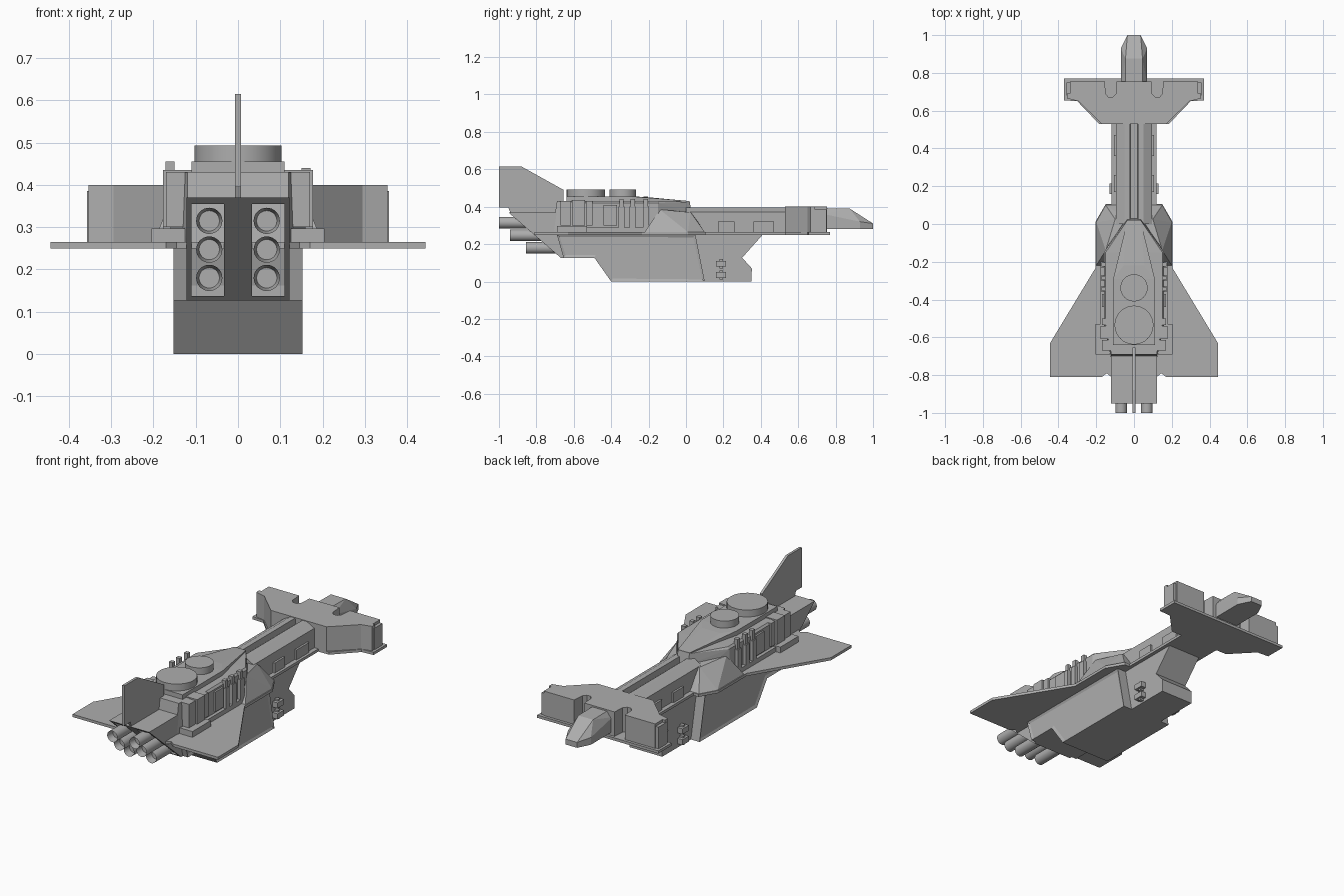
import bpy, bmesh
from math import pi
from mathutils import Matrix, Vector

cube = bpy.data.objects.get("Cube")
if cube:
    bpy.data.objects.remove(cube)

grey = bpy.data.materials.new("hull_grey")
grey.use_nodes = True
grey.diffuse_color = (0.42, 0.42, 0.42, 1)
grey.node_tree.nodes["Principled BSDF"].inputs["Base Color"].default_value = (0.42, 0.42, 0.42, 1)


def finish(name, bm):
    bmesh.ops.recalc_face_normals(bm, faces=bm.faces)
    mesh = bpy.data.meshes.new(name)
    bm.to_mesh(mesh)
    bm.free()
    mesh.materials.append(grey)
    ob = bpy.data.objects.new(name, mesh)
    bpy.context.collection.objects.link(ob)
    return ob


def prism(name, outline, axis, lo, hi, inset=0):
    """Extrude a 2D outline along an axis between lo and hi."""
    bm = bmesh.new()
    place = {"x": lambda p: (lo, p[0], p[1]), "y": lambda p: (p[0], lo, p[1]),
             "z": lambda p: (p[0], p[1], lo)}[axis]
    face = bm.faces.new([bm.verts.new(place(p)) for p in outline])
    step = Vector([(hi - lo) * (axis == a) for a in "xyz"])
    new = bmesh.ops.extrude_face_region(bm, geom=[face], use_keep_orig=True)["geom"]
    bmesh.ops.translate(bm, vec=step, verts=[g for g in new if isinstance(g, bmesh.types.BMVert)])
    if inset:
        bmesh.ops.recalc_face_normals(bm, faces=bm.faces)
        ends = [f for f in bm.faces if f.normal.dot(step.normalized()) ** 2 > 0.9]
        bmesh.ops.inset_individual(bm, faces=ends, thickness=inset, depth=-0.006)
    return finish(name, bm)


def both(half):
    """Close a right-half outline by mirroring it over x = 0."""
    return half + [(-x, y) for x, y in reversed(half) if x]


def box(name, x, y, z):
    return prism(name, [(x[0], y[0]), (x[1], y[0]), (x[1], y[1]), (x[0], y[1])], "z", *z)


def pair(name, x, y, z):
    box(name + "_left", x, y, z)
    box(name + "_right", (-x[1], -x[0]), y, z)


def solid(name, points, mirror=True):
    """Convex block around a few corner points."""
    bm = bmesh.new()
    for x, y, z in points:
        for s in ((1, -1) if mirror else (1,)):
            bm.verts.new((s * x, y, z))
    out = bmesh.ops.convex_hull(bm, input=bm.verts)
    bmesh.ops.delete(bm, geom=[g for g in out["geom_interior"] if isinstance(g, bmesh.types.BMVert)])
    bmesh.ops.dissolve_limit(bm, angle_limit=0.01, verts=bm.verts, edges=bm.edges)
    return finish(name, bm)


def cylinder(name, r, centre, depth, along_y=False, bore=0):
    bm = bmesh.new()
    bmesh.ops.create_cone(bm, cap_ends=True, segments=32, radius1=r, radius2=r, depth=depth)
    if bore:
        end = [f for f in bm.faces if f.normal.z > 0.9]
        bmesh.ops.inset_region(bm, faces=end, thickness=r - bore)
        bmesh.ops.translate(bm, vec=(0, 0, -0.04), verts=end[0].verts)
    if along_y:
        bmesh.ops.rotate(bm, matrix=Matrix.Rotation(pi / 2, 3, "X"), verts=bm.verts)
    bmesh.ops.translate(bm, vec=centre, verts=bm.verts)
    ob = finish(name, bm)
    bpy.ops.object.select_all(action="DESELECT")
    ob.select_set(True)
    bpy.context.view_layer.objects.active = ob
    bpy.ops.object.shade_smooth_by_angle(angle=0.6)


# Thin plate running the whole length: wings, neck base and head base
prism("wing_plate", both([(0.12, -0.81), (0.145, -0.79), (0.17, -0.81), (0.444, -0.81),
                          (0.444, -0.63), (0.205, -0.235), (0.205, 0.01), (0.15, 0.105),
                          (0.12, 0.105), (0.12, 0.53), (0.185, 0.53), (0.3, 0.65),
                          (0.37, 0.655), (0.37, 0.77)]), "z", 0.25, 0.265)

# Lower hull: wide keel and narrower front section
prism("keel", [(-0.69, 0.25), (-0.655, 0.127), (-0.49, 0.127), (-0.4, 0), (0.1, 0), (0.05, 0.25)],
      "x", -0.153, 0.153, inset=0.018)
prism("keel_front", [(0.0, 0.25), (0.0, 0), (0.35, 0), (0.352, 0.07), (0.3, 0.127), (0.41, 0.25)],
      "x", -0.1, 0.1)
for z in (0.02, 0.08):
    pair("docking_port", (0.09, 0.13), (0.16, 0.215), (z, z + 0.03))
    pair("docking_rod", (0.09, 0.12), (0.178, 0.197), (z - 0.01, z + 0.04))

# Engine block with two recessed bays, six nozzles
block = prism("engine_block", [(-0.95, 0.37), (-0.66, 0.37), (-0.6, 0.127), (-0.67, 0.127)],
              "x", -0.122, 0.122)
for side in (1, -1):
    xs = sorted((side * 0.033, side * 0.11))
    cutter = box("bay_cutter", xs, (-1.1, -0.665), (0.137, 0.355))
    cutter.hide_render = True
    cutter.hide_set(True)
    cut = block.modifiers.new("bay", "BOOLEAN")
    cut.operation, cut.object = "DIFFERENCE", cutter
    for z, back in ((0.315, -1.0), (0.247, -0.94), (0.18, -0.855)):
        depth = -0.66 - back
        cylinder("engine_nozzle", 0.031, (side * 0.068, back + depth / 2, z), depth, True, 0.024)
# Apply the bays, then drop the cutters
bpy.context.view_layer.update()
cut_mesh = bpy.data.meshes.new_from_object(block.evaluated_get(bpy.context.evaluated_depsgraph_get()))
block.modifiers.clear()
block.data = cut_mesh
for ob in [o for o in bpy.data.objects if o.name.startswith("bay_cutter")]:
    bpy.data.objects.remove(ob)

# Upper hull, raised deck and turret drums
plan = [(0.12, -0.715, 0.265), (0.12, -0.69, 0.43), (0.16, -0.53, 0.265), (0.16, -0.53, 0.42),
        (0.15, -0.53, 0.43), (0.16, -0.15, 0.265), (0.16, -0.15, 0.42), (0.15, -0.15, 0.43),
        (0.04, 0.035, 0.265), (0.035, 0.03, 0.37), (0.035, 0.02, 0.425)]
solid("upper_hull", plan)
solid("raised_deck", [(0.11, -0.64, 0.42), (0.11, -0.64, 0.455), (0.11, -0.29, 0.42),
                      (0.11, -0.29, 0.455), (0.055, -0.22, 0.42), (0.055, -0.22, 0.452),
                      (0.035, 0.02, 0.42), (0.035, 0.02, 0.43)])
cylinder("large_drum", 0.103, (0, -0.535, 0.466), 0.054)
cylinder("small_drum", 0.072, (0, -0.338, 0.466), 0.054)

# Sloped shoulders where the hull meets the neck
for side in (1, -1):
    solid("front_shoulder", [(side * x, y, z) for x, y, z in (
        (0.2, -0.22, 0.265), (0.2, 0.01, 0.265), (0.15, 0.1, 0.265), (0.09, 0.1, 0.265),
        (0.15, -0.14, 0.385), (0.1, 0.025, 0.37), (0.04, 0.03, 0.37), (0.1, -0.22, 0.265))], False)

# Side armour, ribs and masts
pair("rear_sponson", (0.11, 0.205), (-0.69, -0.53), (0.26, 0.297))
pair("side_ledge", (0.11, 0.178), (-0.53, -0.2), (0.26, 0.29))
for y0, y1, x1, z1 in ((-0.67, -0.615, 0.17, 0.43), (-0.61, -0.54, 0.178, 0.435),
                       (-0.535, -0.5, 0.17, 0.43), (-0.44, -0.37, 0.17, 0.41)):
    pair("armour_slab", (0.1, x1), (y0, y1), (0.3, z1))
for y in (-0.345, -0.285, -0.215):
    box("mast_left", (0.15, 0.172), (y - 0.011, y + 0.011), (0.29, 0.44))
    box("mast_right", (-0.172, -0.15), (y - 0.011, y + 0.011), (0.29, 0.455))
    pair("mast_base", (0.15, 0.178), (y - 0.016, y + 0.016), (0.28, 0.4))

# Tail fin
prism("tail_fin", [(-1, 0.615), (-0.88, 0.615), (-0.655, 0.49), (-0.655, 0.37), (-0.94, 0.37),
                   (-0.95, 0.395), (-1, 0.395)], "x", -0.007, 0.007)

# Neck with a central groove and side panels
prism("neck", both([(0.095, 0.26), (0.095, 0.372), (0.05, 0.397), (0.022, 0.397), (0.018, 0.365)]),
      "y", 0.0, 0.55)
for y0, y1 in ((0.17, 0.26), (0.36, 0.47)):
    pair("neck_panel", (0.09, 0.106), (y0, y1), (0.265, 0.32))

# Hammer-shaped head with two rounded notches, and the nose
prism("head", both([(0.17, 0.53), (0.295, 0.65), (0.354, 0.665), (0.354, 0.69), (0.34, 0.69),
                    (0.34, 0.755), (0.155, 0.755), (0.15, 0.69), (0.135, 0.672), (0.112, 0.672),
                    (0.096, 0.69), (0.092, 0.755)]), "z", 0.26, 0.4)
pair("head_end_plate", (0.3, 0.357), (0.68, 0.75), (0.26, 0.385))
solid("nose", [(0.07, 0.74, 0.28), (0.07, 0.74, 0.36), (0.045, 0.74, 0.392), (0.045, 0.875, 0.39),
               (0.07, 0.93, 0.28), (0.07, 0.93, 0.32), (0.035, 1, 0.28), (0.035, 1, 0.31)])
